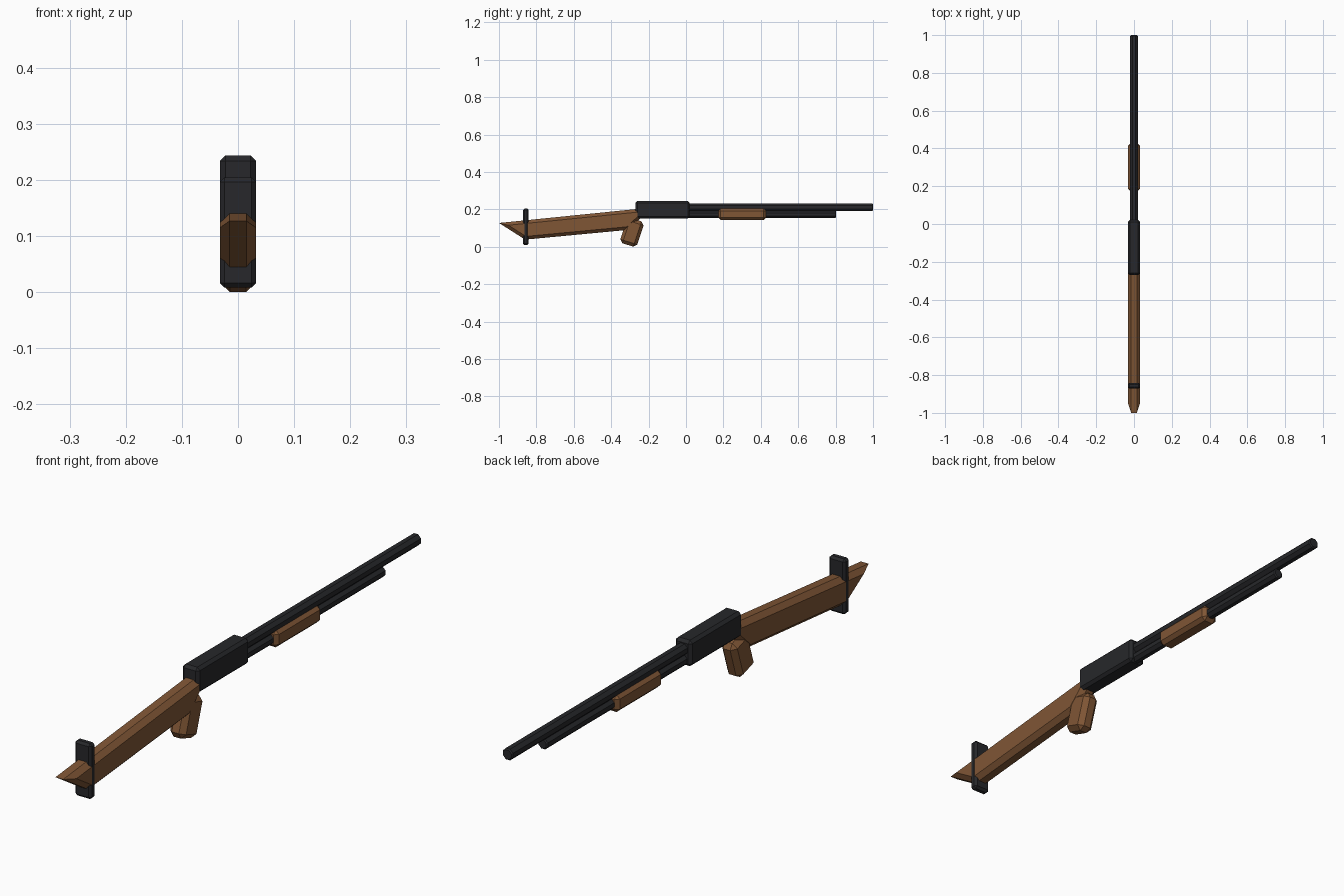
import bpy, bmesh, math
from mathutils import Vector

if "Cube" in bpy.data.objects:
    bpy.data.objects.remove(bpy.data.objects["Cube"])


def material(name, rgb):
    m = bpy.data.materials.new(name)
    m.diffuse_color = (*rgb, 1)
    m.use_nodes = True
    m.node_tree.nodes["Principled BSDF"].inputs["Base Color"].default_value = m.diffuse_color
    return m


WOOD = material("wood", (0.215, 0.093, 0.036))
METAL = material("dark_metal", (0.02, 0.0205, 0.0235))


def add(name, bm, mat):
    bmesh.ops.recalc_face_normals(bm, faces=bm.faces)
    mesh = bpy.data.meshes.new(name)
    bm.to_mesh(mesh)
    bm.free()
    mesh.materials.append(mat)
    ob = bpy.data.objects.new(name, mesh)
    bpy.context.collection.objects.link(ob)
    return ob


def box(name, center, size, bevel, mat, tilt=0):
    """Chamfered box, optionally tilted about x."""
    bm = bmesh.new()
    bmesh.ops.create_cube(bm, size=1)
    bmesh.ops.scale(bm, vec=size, verts=bm.verts)
    bmesh.ops.bevel(bm, geom=bm.edges[:], offset=bevel, segments=1,
                    affect='EDGES', profile=0.5)
    ob = add(name, bm, mat)
    ob.location = center
    ob.rotation_euler.x = math.radians(tilt)
    return ob


def tube(name, y0, y1, z, radius, mat, sides=8):
    """Straight low-poly rod along y, with a small chamfer at the ends."""
    bm = bmesh.new()
    bmesh.ops.create_cone(bm, cap_ends=True, segments=sides, radius1=radius,
                          radius2=radius, depth=y1 - y0)
    rims = [e for e in bm.edges if abs(e.verts[0].co.z - e.verts[1].co.z) < 1e-5]
    bmesh.ops.bevel(bm, geom=rims, offset=0.004, segments=1, affect='EDGES')
    ob = add(name, bm, mat)
    ob.location = (0, (y0 + y1) / 2, z)
    ob.rotation_euler = (math.pi / 2, math.pi / sides, 0)
    return ob


def inset(points, d):
    """Move each side of a counter-clockwise outline inward by d."""
    out = []
    for i, p in enumerate(points):
        a, b, c = Vector(points[i - 1]), Vector(p), Vector(points[(i + 1) % len(points)])
        u, v = (b - a).normalized(), (c - b).normalized()
        n1, n2 = Vector((-u.y, u.x)), Vector((-v.y, v.x))
        out.append(b + (n1 + n2) * d / (1 + n1.dot(n2)))
    return out


def slab(name, outline, half, chamfer, mat):
    """Side outline (y, z) extruded across x with chamfered rims."""
    bm = bmesh.new()
    small = inset(outline, chamfer)
    rings = []
    for x, pts in ((-half, small), (chamfer - half, outline),
                   (half - chamfer, outline), (half, small)):
        rings.append([bm.verts.new((x, p[0], p[1])) for p in pts])
    n = len(outline)
    for r, s in zip(rings, rings[1:]):
        for i in range(n):
            bm.faces.new((r[i], r[(i + 1) % n], s[(i + 1) % n], s[i]))
    bm.faces.new(rings[0])
    bm.faces.new(rings[-1])
    return add(name, bm, mat)


# Wooden furniture
slab("stock", [(-1, 0.127), (-0.86, 0.038), (-0.31, 0.09), (-0.235, 0.16),
               (-0.25, 0.203)], 0.032, 0.017, WOOD)
box("grip", (0, -0.289, 0.077), (0.062, 0.095, 0.142), 0.017, WOOD, tilt=-18)
box("fore_end", (0, 0.3, 0.174), (0.062, 0.255, 0.062), 0.013, WOOD)

# Metal parts
box("receiver", (0, -0.125, 0.198), (0.065, 0.29, 0.092), 0.01, METAL)
box("butt_band", (0, -0.856, 0.106), (0.065, 0.03, 0.196), 0.008, METAL)
tube("barrel", -0.02, 1.0, 0.211, 0.0215, METAL)
tube("magazine_tube", -0.02, 0.803, 0.173, 0.02, METAL)
